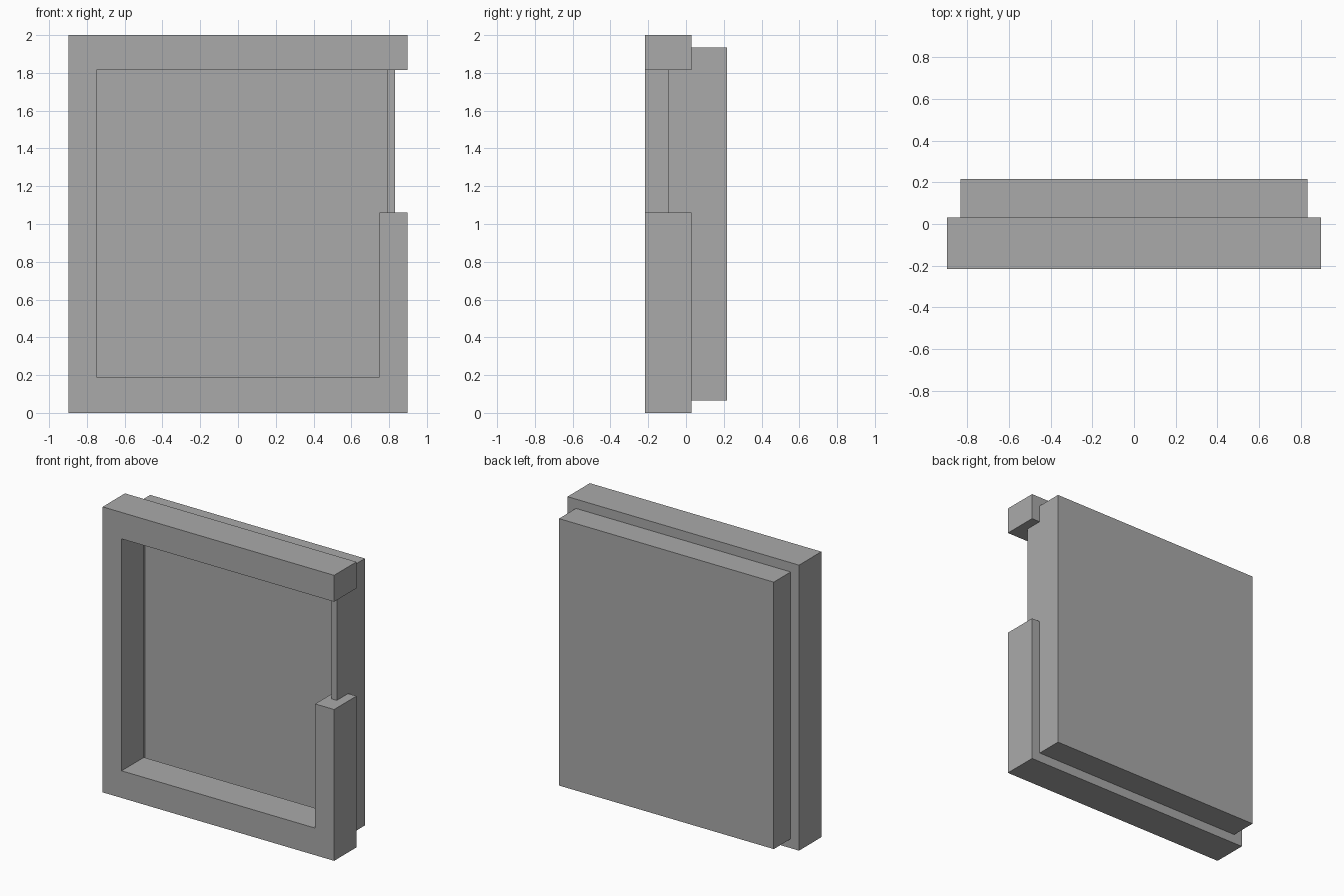
import bpy
import bmesh

cube = bpy.data.objects.get("Cube")
if cube:
    bpy.data.objects.remove(cube, do_unlink=True)

grey = bpy.data.materials.new("plain grey")
grey.use_nodes = True
COLOUR = (0.4, 0.4, 0.4, 1)
grey.diffuse_color = COLOUR
grey.node_tree.nodes["Principled BSDF"].inputs["Base Color"].default_value = COLOUR


def finish(name, bm):
    bmesh.ops.recalc_face_normals(bm, faces=bm.faces[:])
    mesh = bpy.data.meshes.new(name)
    bm.to_mesh(mesh)
    bm.free()
    mesh.materials.append(grey)
    obj = bpy.data.objects.new(name, mesh)
    bpy.context.collection.objects.link(obj)
    return obj


def extrude_outline(bm, outline, y0, y1):
    """Fill an x-z outline at y0 and extrude it back to y1."""
    face = bm.faces.new([bm.verts.new((x, y0, z)) for x, z in outline])
    ext = bmesh.ops.extrude_face_region(bm, geom=[face])
    verts = [g for g in ext["geom"] if isinstance(g, bmesh.types.BMVert)]
    bmesh.ops.translate(bm, verts=verts, vec=(0, y1 - y0, 0))


# Front frame with a gap in the upper part of its left side
W, TOP = 0.897, 2.0
IN, LOW, HIGH, GAP = 0.75, 0.19, 1.815, 1.06
FRONT, BACK = -0.217, 0.217
bm = bmesh.new()
extrude_outline(bm, [(-W, 0), (W, 0), (W, GAP), (IN, GAP), (IN, LOW), (-IN, LOW),
                     (-IN, HIGH), (W, HIGH), (W, TOP), (-W, TOP)], FRONT, 0.03)
finish("front_frame", bm)

# Open tray behind the frame: a box whose front face is inset and pushed back
TX, TZ, RIM, FLOOR = 0.832, 0.065, -0.095, 0.1
bm = bmesh.new()
extrude_outline(bm, [(-TX, TZ), (TX, TZ), (TX, TOP - TZ), (-TX, TOP - TZ)], RIM, BACK)
bm.normal_update()
bmesh.ops.recalc_face_normals(bm, faces=bm.faces[:])
front = min(bm.faces, key=lambda f: f.calc_center_median().y)
bmesh.ops.inset_region(bm, faces=[front], thickness=0.057)
ext = bmesh.ops.extrude_face_region(bm, geom=[front])
bmesh.ops.translate(bm, verts=[g for g in ext["geom"] if isinstance(g, bmesh.types.BMVert)],
                    vec=(0, FLOOR - RIM, 0))
if front.is_valid:
    bmesh.ops.delete(bm, geom=[front], context="FACES_ONLY")
finish("back_tray", bm)
